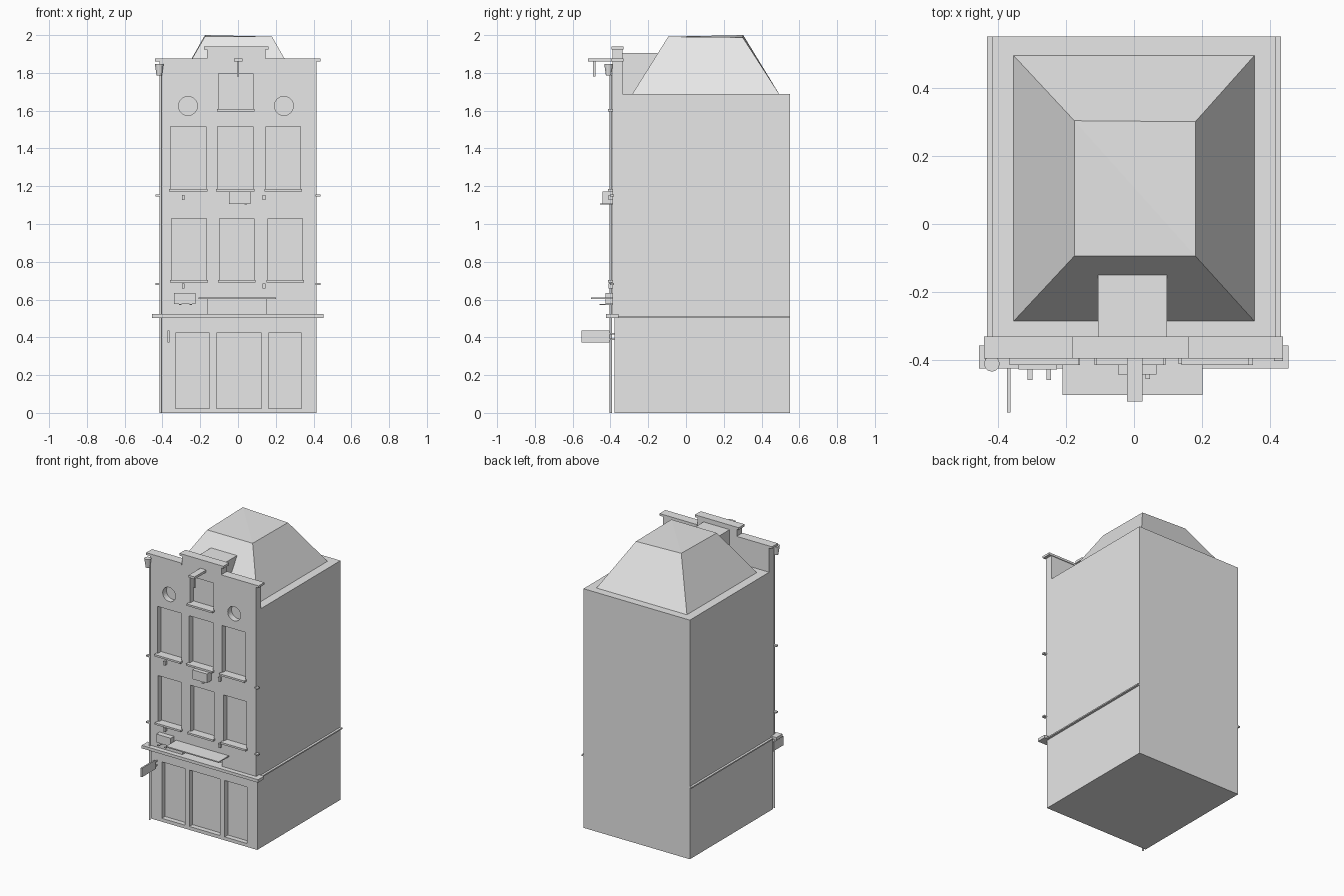
import bpy, bmesh
from mathutils import Matrix, Vector

cube = bpy.data.objects.get("Cube")
if cube:
    bpy.data.objects.remove(cube, do_unlink=True)

stone = bpy.data.materials.new("light_grey_stone")
stone.use_nodes = True
GREY = (0.8, 0.8, 0.8, 1)
stone.diffuse_color = GREY
stone.node_tree.nodes["Principled BSDF"].inputs["Base Color"].default_value = GREY


def finish(name, bm):
    bmesh.ops.recalc_face_normals(bm, faces=bm.faces)
    me = bpy.data.meshes.new(name)
    bm.to_mesh(me)
    bm.free()
    me.materials.append(stone)
    ob = bpy.data.objects.new(name, me)
    bpy.context.collection.objects.link(ob)
    return ob


def add_box(bm, x, y, z):
    size = [b - a for a, b in (x, y, z)]
    mid = [(a + b) / 2 for a, b in (x, y, z)]
    bmesh.ops.create_cube(bm, size=1, matrix=Matrix.Translation(mid) @ Matrix.Diagonal((*size, 1)))


def box(name, x, y, z):
    bm = bmesh.new()
    add_box(bm, x, y, z)
    return finish(name, bm)


def upright(name, x, y, z, r1, r2):
    bm = bmesh.new()
    bmesh.ops.create_cone(bm, cap_ends=True, segments=12, radius1=r1, radius2=r2, depth=z[1] - z[0],
                          matrix=Matrix.Translation((x, y, sum(z) / 2)))
    return finish(name, bm)


def slab(name, outline, front, back):
    # Extrude an outline in x and z from front to back
    bm = bmesh.new()
    face = bm.faces.new([bm.verts.new((x, front, z)) for x, z in outline])
    ext = bmesh.ops.extrude_face_region(bm, geom=[face])["geom"]
    bmesh.ops.translate(bm, vec=(0, back - front, 0),
                        verts=[v for v in ext if isinstance(v, bmesh.types.BMVert)])
    return finish(name, bm)


def cut(target, front, depth, openings, rounds=()):
    # Sink rectangular and round recesses into a wall
    bm = bmesh.new()
    for x, z in openings:
        add_box(bm, x, (front - 0.05, front + depth), z)
    for x, z, r in rounds:
        bmesh.ops.create_cone(bm, cap_ends=True, segments=32, radius1=r, radius2=r, depth=0.05 + depth,
                              matrix=Matrix.Translation((x, front + (depth - 0.05) / 2, z))
                              @ Matrix.Rotation(1.570796, 4, 'X'))
    cutter = finish("opening_cutter", bm)
    cutter.hide_render = True
    mod = target.modifiers.new("openings", 'BOOLEAN')
    mod.operation, mod.solver, mod.object = 'DIFFERENCE', 'EXACT', cutter
    bpy.context.view_layer.objects.active = target
    bpy.ops.object.modifier_apply(modifier=mod.name)
    bpy.data.objects.remove(cutter, do_unlink=True)


W = 0.415       # half width of the house
UP = -0.39      # upper wall front
LOW = -0.378    # ground floor front
BACK = -0.335   # back of the front wall

# Main body and ground floor front
box("house_body", (-W, W), (BACK, 0.55), (0, 1.687))
ground_front = box("ground_floor_front", (-W, W), (LOW, BACK), (0, 0.505))
cut(ground_front, LOW, 0.035,
    [(x, (0.024, 0.422)) for x in ((-0.33, -0.15), (-0.114, 0.124), (0.161, 0.336))])

# Stepped upper front with its windows
upper_front = slab("upper_front",
                   [(-W, 0.505), (W, 0.505), (W, 1.862), (0.145, 1.862), (0.145, 1.925),
                    (-0.165, 1.925), (-0.165, 1.862), (-W, 1.862)], UP, BACK)
upper_row = [(-0.357, -0.169), (-0.108, 0.079), (0.148, 0.33)]
lower_row = [(-0.352, -0.167), (-0.098, 0.085), (0.159, 0.341)]
hatch = (-0.103, 0.08)
openings = [(x, (1.182, 1.517)) for x in upper_row] + [(x, (0.70, 1.03)) for x in lower_row]
openings += [(hatch, (1.607, 1.798)), ((-0.16, 0.15), (0.523, 0.606))]
cut(upper_front, UP, 0.042, openings, [(-0.265, 1.625, 0.05), (0.243, 1.625, 0.05)])

# Window sills
for label, row, z in (("upper", upper_row, 1.185), ("lower", lower_row, 0.704), ("hatch", [hatch], 1.609)):
    for i, (a, b) in enumerate(row):
        box(f"{label}_sill_{i + 1}", (a - 0.008, b + 0.008), (-0.414, UP + 0.01), (z - 0.013, z))

# Cornices, ledge, canopy and side bands
box("left_cornice", (0.145, 0.437), (-0.395, -0.33), (1.86, 1.875))
box("right_cornice", (-0.44, -0.165), (-0.395, -0.33), (1.86, 1.875))
box("gable_cap", (-0.18, 0.162), (-0.395, -0.33), (1.924, 1.94))
box("shop_ledge", (-0.455, 0.453), (-0.424, -0.357), (0.502, 0.523))
box("canopy", (-0.21, 0.201), (-0.502, UP + 0.01), (0.604, 0.612))
for side, s in (("left", 1), ("right", -1)):
    box(f"{side}_band", sorted((s * 0.41, s * 0.431)), (LOW, 0.55), (0.504, 0.513))

# Hipped roof with a nearly flat, creased top
bm = bmesh.new()
base = [bm.verts.new(p + (1.687,)) for p in ((-0.353, -0.285), (0.353, -0.285), (0.353, 0.494), (-0.353, 0.494))]
top = [bm.verts.new(p) for p in ((-0.175, -0.094, 1.992), (0.18, -0.094, 1.992),
                                 (0.18, 0.3, 1.988), (-0.175, 0.303, 2.0))]
for i in range(4):
    j = (i + 1) % 4
    bm.faces.new((base[i], base[j], top[j], top[i]))
bm.faces.new((top[0], top[1], top[3]))
bm.faces.new((top[1], top[2], top[3]))
bm.faces.new(base[::-1])
finish("hipped_roof", bm)
box("gable_dormer", (-0.106, 0.097), (BACK - 0.005, -0.15), (1.68, 1.905))

# Hoist beam and hook
box("hoist_beam", (-0.021, 0.025), (-0.52, BACK), (1.859, 1.876))
box("hoist_hook", (-0.006, 0.006), (-0.492, -0.48), (1.78, 1.86))

# Drain pipe with hopper
upright("drain_pipe", -0.41, -0.398, (0, 1.79), 0.006, 0.006)
upright("drain_hopper", -0.417, -0.41, (1.785, 1.848), 0.014, 0.023)

# Hanging sign with two brackets
box("hanging_sign", (-0.373, -0.362), (-0.553, -0.405), (0.372, 0.435))
for i, z in enumerate((0.386, 0.416)):
    box(f"sign_bracket_{i + 1}", (-0.37, -0.365), (-0.41, LOW + 0.01), (z, z + 0.008))

# Wall boxes with small prongs
box("lower_wall_box", (-0.339, -0.226), (-0.427, UP + 0.01), (0.576, 0.635))
for i, x in enumerate((-0.305, -0.25)):
    box(f"lower_prong_{i + 1}", (x - 0.007, x + 0.007), (-0.457, UP), (0.57, 0.577))
box("upper_wall_box", (-0.047, 0.066), (-0.442, UP + 0.01), (1.107, 1.172))
box("upper_prong", (0.034, 0.047), (-0.454, UP), (1.102, 1.109))

# Wall anchors and side pegs
for i, z in enumerate((1.14, 0.672)):
    for j, x in enumerate((-0.29, 0.138)):
        box(f"wall_anchor_{i + 1}_{j + 1}", (x - 0.007, x + 0.007), (-0.41, UP + 0.01), (z - 0.014, z + 0.014))
    for side, s in (("left", 1), ("right", -1)):
        box(f"{side}_peg_{i + 1}", sorted((s * 0.41, s * 0.437)), (-0.402, -0.38), (z + 0.006, z + 0.016))
